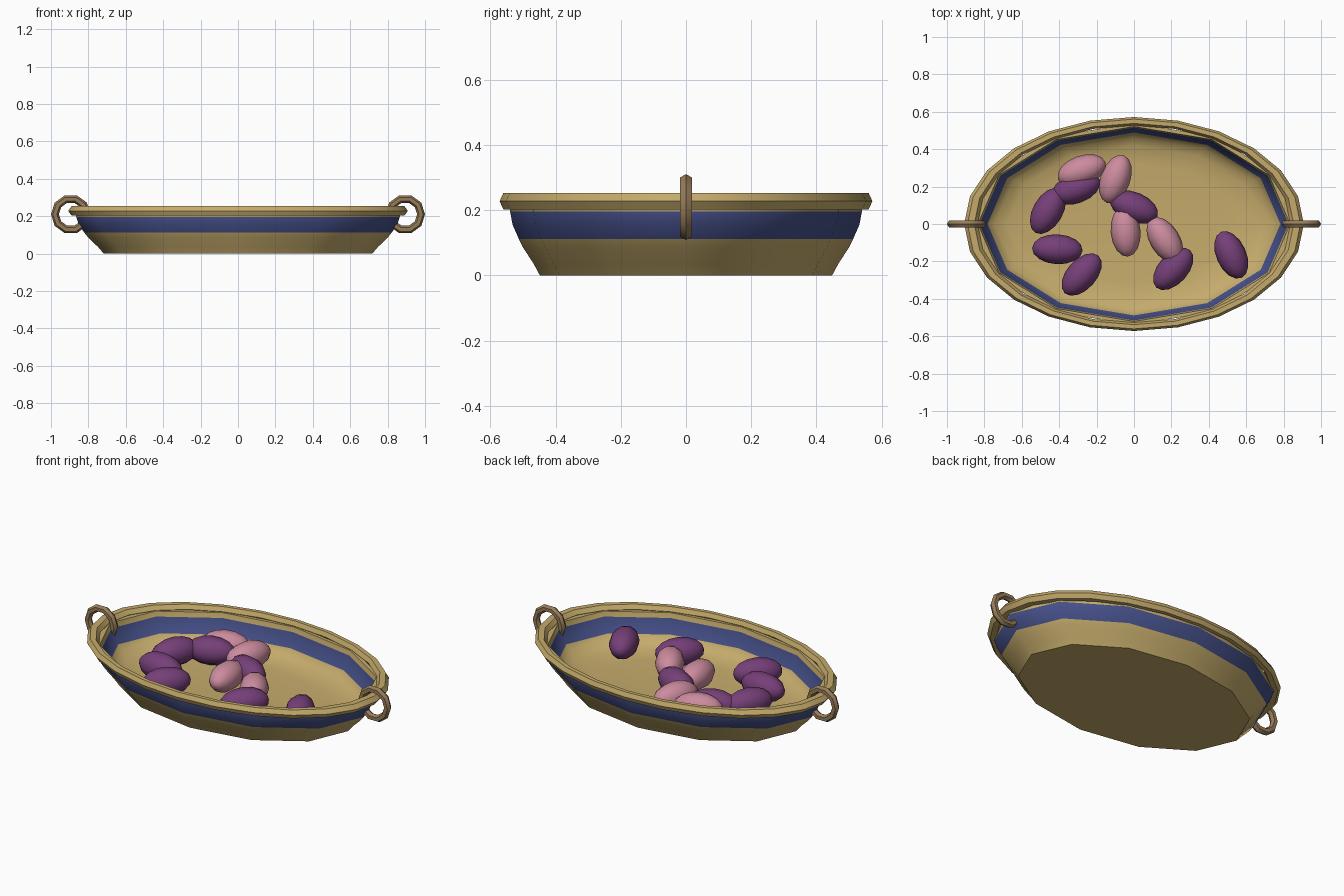
import bpy, bmesh, math

cube = bpy.data.objects.get("Cube")
if cube:
    bpy.data.objects.remove(cube, do_unlink=True)


def make_material(name, rgb):
    mat = bpy.data.materials.new(name)
    mat.use_nodes = True
    mat.diffuse_color = (*rgb, 1)
    mat.node_tree.nodes["Principled BSDF"].inputs["Base Color"].default_value = (*rgb, 1)
    return mat


clay = make_material("tan clay", (0.56, 0.41, 0.15))
glaze = make_material("blue glaze", (0.06, 0.08, 0.25))
bronze = make_material("brown bronze", (0.31, 0.20, 0.10))
purple = make_material("purple", (0.18, 0.05, 0.19))
pink = make_material("pink", (0.60, 0.26, 0.34))


def finish(obj, name, mat, angle=45):
    obj.name = name
    obj.data.materials.append(mat)
    bpy.ops.object.select_all(action="DESELECT")
    obj.select_set(True)
    bpy.context.view_layer.objects.active = obj
    bpy.ops.object.shade_smooth_by_angle(angle=math.radians(angle))
    return obj


# Oval bowl: (size factor, height), up the outside and down the inside
HALF_X, HALF_Y, SIDES = 0.865, 0.54, 12
BAND_LOW, BAND_HIGH = 0.112, 0.196
profile = [(0.83, 0), (0.865, 0.035), (0.925, 0.085), (0.95, BAND_LOW),
           (0.985, 0.155), (1, BAND_HIGH), (1, 0.225), (0.965, 0.225),
           (0.955, BAND_HIGH), (0.905, BAND_LOW), (0.86, 0.083),
           (0.78, 0.06), (0.6, 0.05)]
bm = bmesh.new()
rings = []
for size, z in profile:
    ring = []
    for i in range(SIDES):
        a = math.tau * i / SIDES
        ring.append(bm.verts.new((HALF_X * size * math.cos(a),
                                  HALF_Y * size * math.sin(a), z)))
    rings.append(ring)
for low, high in zip(rings, rings[1:]):
    for i in range(SIDES):
        j = (i + 1) % SIDES
        bm.faces.new((low[i], low[j], high[j], high[i]))
bm.faces.new(rings[0][::-1])
bm.faces.new(rings[-1])
bmesh.ops.recalc_face_normals(bm, faces=bm.faces)
# Glazed band inside and out
for face in bm.faces:
    if BAND_LOW < face.calc_center_median().z < BAND_HIGH:
        face.material_index = 1
mesh = bpy.data.meshes.new("bowl")
bm.to_mesh(mesh)
bm.free()
bowl = bpy.data.objects.new("bowl", mesh)
bpy.context.collection.objects.link(bowl)
finish(bowl, "bowl", clay)
bowl.data.materials.append(glaze)

# Rolled rim
bpy.ops.mesh.primitive_torus_add(major_radius=0.872, minor_radius=0.036,
                                 major_segments=24, minor_segments=6,
                                 location=(0, 0, 0.228))
rim = bpy.context.object
rim.scale = (1, 0.63, 0.8)
finish(rim, "rim", clay)

# Ring handles
for side, x in (("left", 1), ("right", -1)):
    bpy.ops.mesh.primitive_torus_add(major_radius=0.085, minor_radius=0.021,
                                     major_segments=10, minor_segments=6,
                                     location=(0.894 * x, 0, 0.21),
                                     rotation=(math.pi / 2, 0, 0))
    finish(bpy.context.object, side + "_handle", bronze)


# Oval fruits lying in the bowl: (x, y, heading in degrees)
def add_fruits(name, mat, z, places):
    for n, (x, y, heading) in enumerate(places, 1):
        bpy.ops.mesh.primitive_uv_sphere_add(segments=10, ring_count=8, radius=1,
                                             location=(x, y, z))
        fruit = bpy.context.object
        # poles along the long axis
        fruit.scale = (0.08, 0.08, 0.135)
        fruit.rotation_euler = (0, math.pi / 2, math.radians(heading))
        finish(fruit, f"{name}_{n}", mat, 60)


add_fruits("purple_fruit", purple, 0.13, [
    (-0.46, 0.07, 60), (-0.41, -0.135, -3), (-0.28, -0.27, 48),
    (-0.31, 0.19, 20), (0, 0.09, -22), (0.21, -0.24, 48), (0.52, -0.165, -66)])
add_fruits("pink_fruit", pink, 0.137, [
    (-0.28, 0.285, 20), (-0.1, 0.24, 70), (-0.045, -0.04, 95), (0.165, -0.085, -58)])
